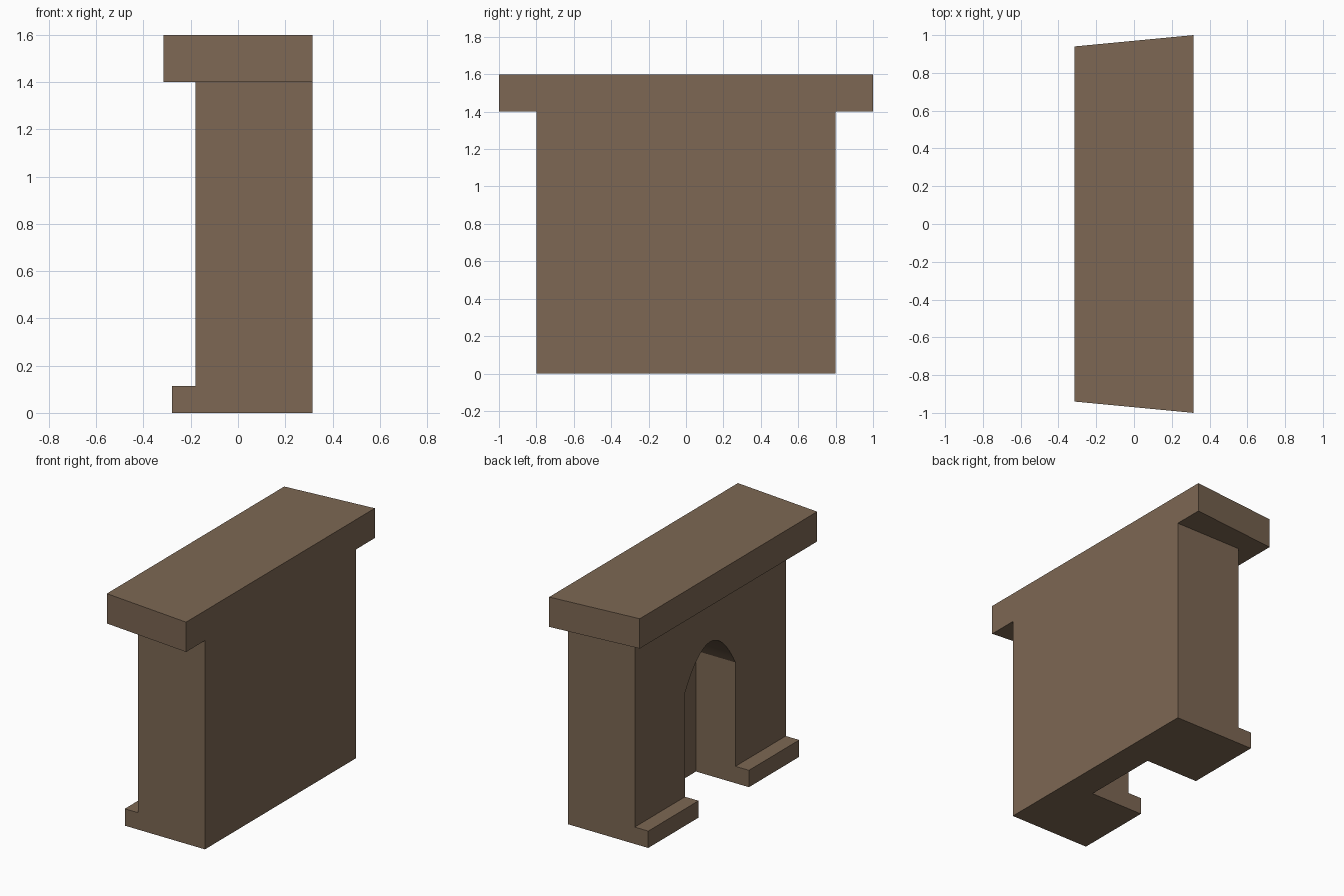
import bpy, bmesh, math
from mathutils import Vector

if "Cube" in bpy.data.objects:
    bpy.data.objects.remove(bpy.data.objects["Cube"])

stone = bpy.data.materials.new("brown_stone")
stone.diffuse_color = (0.205, 0.137, 0.087, 1)
stone.use_nodes = True
stone.node_tree.nodes["Principled BSDF"].inputs["Base Color"].default_value = stone.diffuse_color


def prism(name, outline, offset):
    """Extrude a closed 3D outline along an offset vector."""
    bm = bmesh.new()
    face = bm.faces.new([bm.verts.new(p) for p in outline])
    ext = bmesh.ops.extrude_face_region(bm, geom=[face])
    moved = [g for g in ext["geom"] if isinstance(g, bmesh.types.BMVert)]
    bmesh.ops.translate(bm, verts=moved, vec=Vector(offset))
    bmesh.ops.recalc_face_normals(bm, faces=bm.faces)
    mesh = bpy.data.meshes.new(name)
    bm.to_mesh(mesh)
    bm.free()
    mesh.materials.append(stone)
    obj = bpy.data.objects.new(name, mesh)
    bpy.context.collection.objects.link(obj)
    return obj


BACK, FACE, PLINTH, MANTEL = 0.315, -0.18, -0.28, -0.315
PLINTH_H, BODY_H, TOP = 0.113, 1.4, 1.6
HALF_W = 0.8

# Chimney breast with stepped plinth: side profile swept across the width
profile = [(BACK, 0), (BACK, BODY_H), (FACE, BODY_H), (FACE, PLINTH_H),
           (PLINTH, PLINTH_H), (PLINTH, 0)]
body = prism("fireplace_body", [(x, -HALF_W, z) for x, z in profile],
             (0, 2 * HALF_W, 0))

# Firebox opening: straight jambs with a low curved arch
R, SPRING, RISE, HEARTH_BACK, N = 0.267, 0.81, 0.24, 0.113, 24
arch = [(-R, -0.1), (R, -0.1)]
for i in range(N + 1):
    t = 1 - 2 * i / N
    arch.append((R * t, SPRING + RISE * (1 - t * t)))
cutter = prism("opening_cutter", [(-0.6, y, z) for y, z in arch],
               (0.6 + HEARTH_BACK, 0, 0))
cutter.hide_render = True

cut = body.modifiers.new("opening", "BOOLEAN")
cut.operation = "DIFFERENCE"
cut.solver = "EXACT"
cut.object = cutter
bpy.context.view_layer.objects.active = body
body.select_set(True)
bpy.ops.object.modifier_apply(modifier="opening")
bpy.data.objects.remove(cutter)
bpy.ops.object.shade_smooth_by_angle(angle=math.radians(20))

# Mantel shelf, slightly narrower toward the room
prism("mantel_shelf",
      [(BACK, -1, BODY_H), (BACK, 1, BODY_H),
       (MANTEL, 0.94, BODY_H), (MANTEL, -0.94, BODY_H)],
      (0, 0, TOP - BODY_H))
